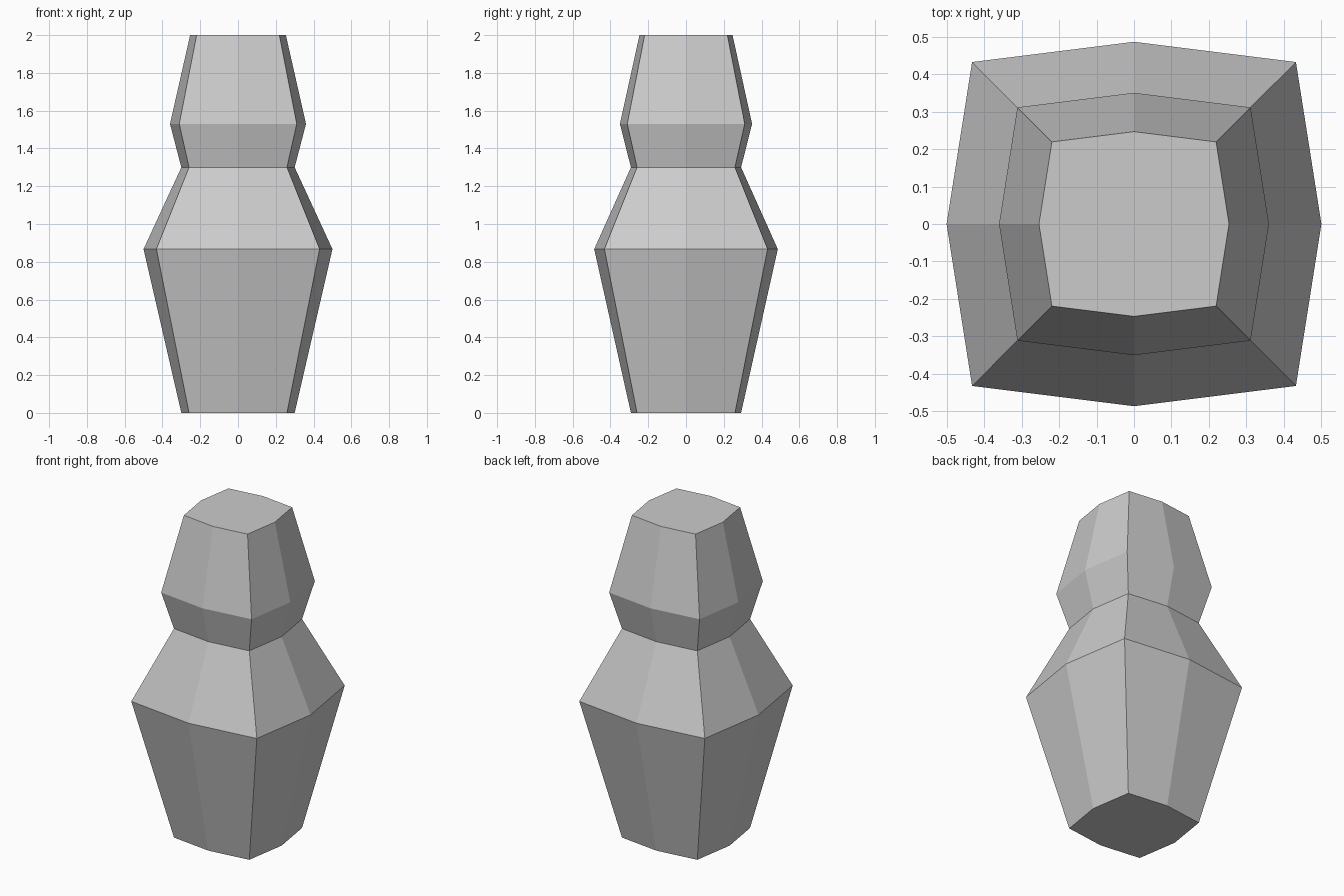
import bpy
import bmesh

cube = bpy.data.objects.get("Cube")
if cube:
    bpy.data.objects.remove(cube, do_unlink=True)

# Plain grey finish
grey = bpy.data.materials.new("plain grey")
grey.use_nodes = True
colour = (0.6, 0.6, 0.6, 1)
grey.diffuse_color = colour
grey.node_tree.nodes["Principled BSDF"].inputs["Base Color"].default_value = colour

# Cross-section: a square with each side bowed outward at its middle
CORNER, MID_X, MID_Y = 0.432, 0.5, 0.486
section = [(MID_X, 0), (CORNER, CORNER), (0, MID_Y), (-CORNER, CORNER),
           (-MID_X, 0), (-CORNER, -CORNER), (0, -MID_Y), (CORNER, -CORNER)]

# Height and scale of each ring: base, shoulder, neck, brow, crown
profile = [(0, 0.6), (0.867, 1), (1.3, 0.6), (1.53, 0.72), (2, 0.507)]

bm = bmesh.new()
rings = [[bm.verts.new((x * s, y * s, z)) for x, y in section] for z, s in profile]

# Walls between neighbouring rings
for low, high in zip(rings, rings[1:]):
    for i in range(len(section)):
        j = (i + 1) % len(section)
        bm.faces.new((low[i], low[j], high[j], high[i]))

# Closed base and crown
bm.faces.new(rings[0][::-1])
bm.faces.new(rings[-1])

mesh = bpy.data.meshes.new("figure_body")
bm.to_mesh(mesh)
bm.free()
mesh.materials.append(grey)
body = bpy.data.objects.new("figure_body", mesh)
bpy.context.collection.objects.link(body)
